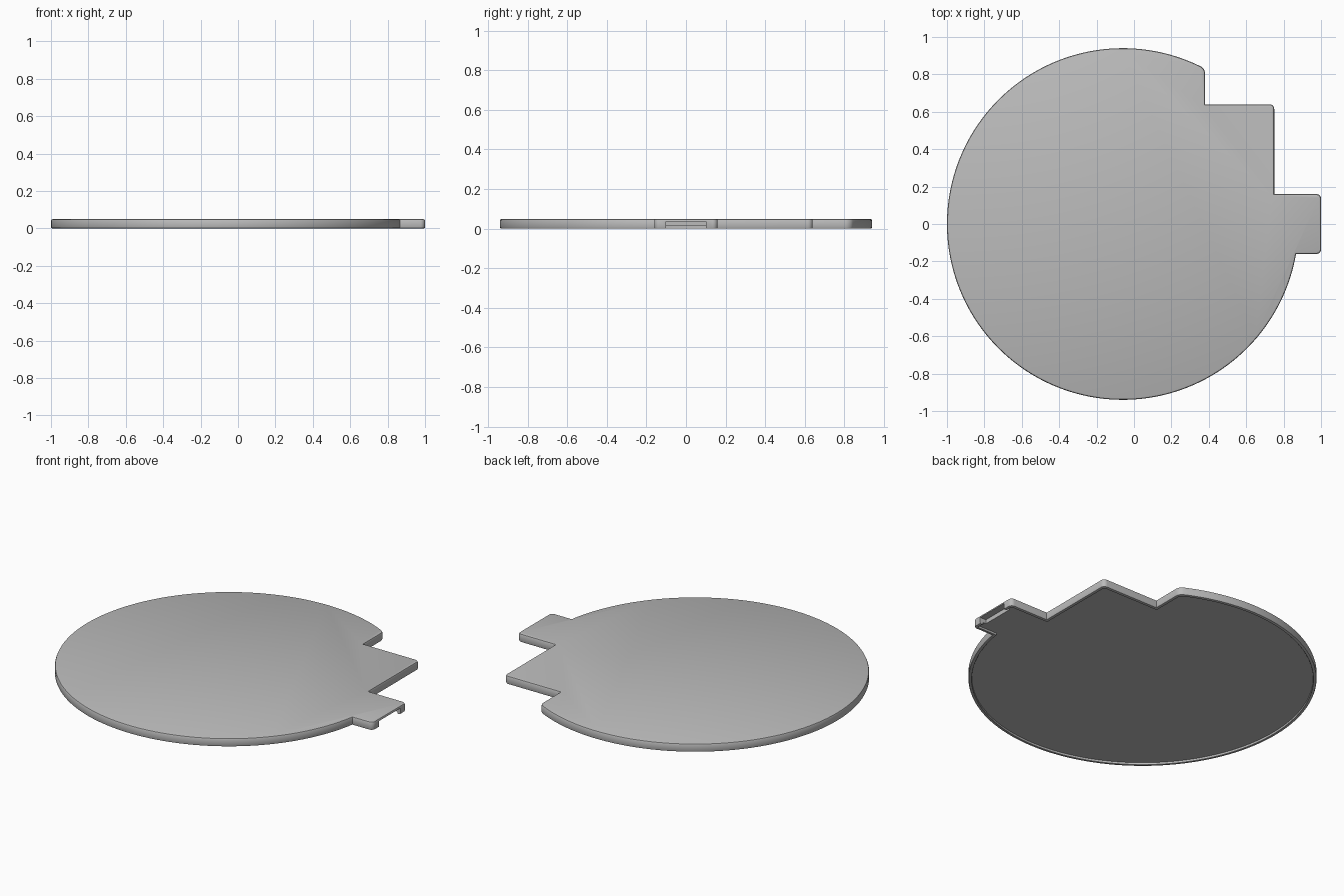
import bpy, bmesh, math
from mathutils import Vector

cube = bpy.data.objects.get("Cube")
if cube:
    bpy.data.objects.remove(cube, do_unlink=True)

CENTRE, RADIUS, FILLET = Vector((-0.06, 0)), 0.94, 0.025
TAB_HALF = 0.16

grey = bpy.data.materials.new("light grey")
grey.use_nodes = True
colour = (0.5, 0.5, 0.5, 1)
grey.diffuse_color = colour
grey.node_tree.nodes["Principled BSDF"].inputs["Base Color"].default_value = colour


def on_circle(a):
    return CENTRE + RADIUS * Vector((math.cos(a), math.sin(a)))


def fillet(before, corner, after, steps=6):
    """Rounded corner tangent to both neighbouring edges."""
    a = (before - corner).normalized() * FILLET
    b = (after - corner).normalized() * FILLET
    turns = [math.pi / 2 * i / steps for i in range(steps + 1)]
    return [corner + a * (1 - math.sin(t)) + b * (1 - math.cos(t)) for t in turns]


def inset(points, d):
    """Move a counter-clockwise outline inwards by d with mitred corners."""
    result = []
    for i, p in enumerate(points):
        e1 = (p - points[i - 1]).normalized()
        e2 = (points[(i + 1) % len(points)] - p).normalized()
        n1, n2 = Vector((-e1.y, e1.x)), Vector((-e2.y, e2.x))
        result.append(p + (n1 + n2) * d / (1 + n1.dot(n2)))
    return result


# Outline: disc with a stepped corner and a small tab
start = math.acos((0.38 - CENTRE.x) / RADIUS)
end = 2 * math.pi - math.asin(TAB_HALF / RADIUS)
corners = [on_circle(end)] + [Vector(p) for p in (
    (1, -TAB_HALF), (1, TAB_HALF), (0.75, TAB_HALF), (0.75, 0.64), (0.38, 0.64))]
corners.append(on_circle(start))
first = start + FILLET / RADIUS
count = 160
arc = [on_circle(first + (end - first) * i / count) for i in range(count)]
outline = []
for i, c in enumerate(corners):
    if i in (1, 2, 4, 6):
        after = corners[i + 1] if i < 6 else arc[0]
        outline += fillet(corners[i - 1], c, after)
    else:
        outline.append(c)
outline += arc[1:]

# Lid: the outline swept through (inset, height) from recess, round the lip, to the top
section = [(0.018, 0.0125), (0.018, 0.001), (0.017, 0), (0.007, 0), (0.002, 0.002), (0, 0.007),
           (0, 0.04), (0.003, 0.047), (0.01, 0.05)]
bm = bmesh.new()
loops = [[bm.verts.new((p.x, p.y, z)) for p in inset(outline, d)] for d, z in section]
n = len(outline)
for low, high in zip(loops, loops[1:]):
    for i in range(n):
        j = (i + 1) % n
        bm.faces.new((low[i], low[j], high[j], high[i]))
bm.faces.new(loops[0][::-1])
bm.faces.new(loops[-1])
bmesh.ops.recalc_face_normals(bm, faces=bm.faces)
mesh = bpy.data.meshes.new("lid")
bm.to_mesh(mesh)
bm.free()
mesh.materials.append(grey)
lid = bpy.data.objects.new("lid", mesh)
bpy.context.collection.objects.link(lid)

# Notch under the end of the tab
bpy.ops.mesh.primitive_cube_add(size=1, location=(1, 0, 0.0085))
cutter = bpy.context.object
cutter.name = "notch_cutter"
cutter.scale = (0.08, 0.2, 0.057)
cutter.hide_render = True
cutter.data.materials.append(grey)
mod = lid.modifiers.new("notch", "BOOLEAN")
mod.operation = "DIFFERENCE"
mod.solver = "EXACT"
mod.object = cutter
bpy.ops.object.select_all(action="DESELECT")
lid.select_set(True)
bpy.context.view_layer.objects.active = lid
bpy.ops.object.modifier_apply(modifier=mod.name)
bpy.data.objects.remove(cutter, do_unlink=True)
bpy.ops.object.shade_smooth_by_angle(angle=math.radians(35))
